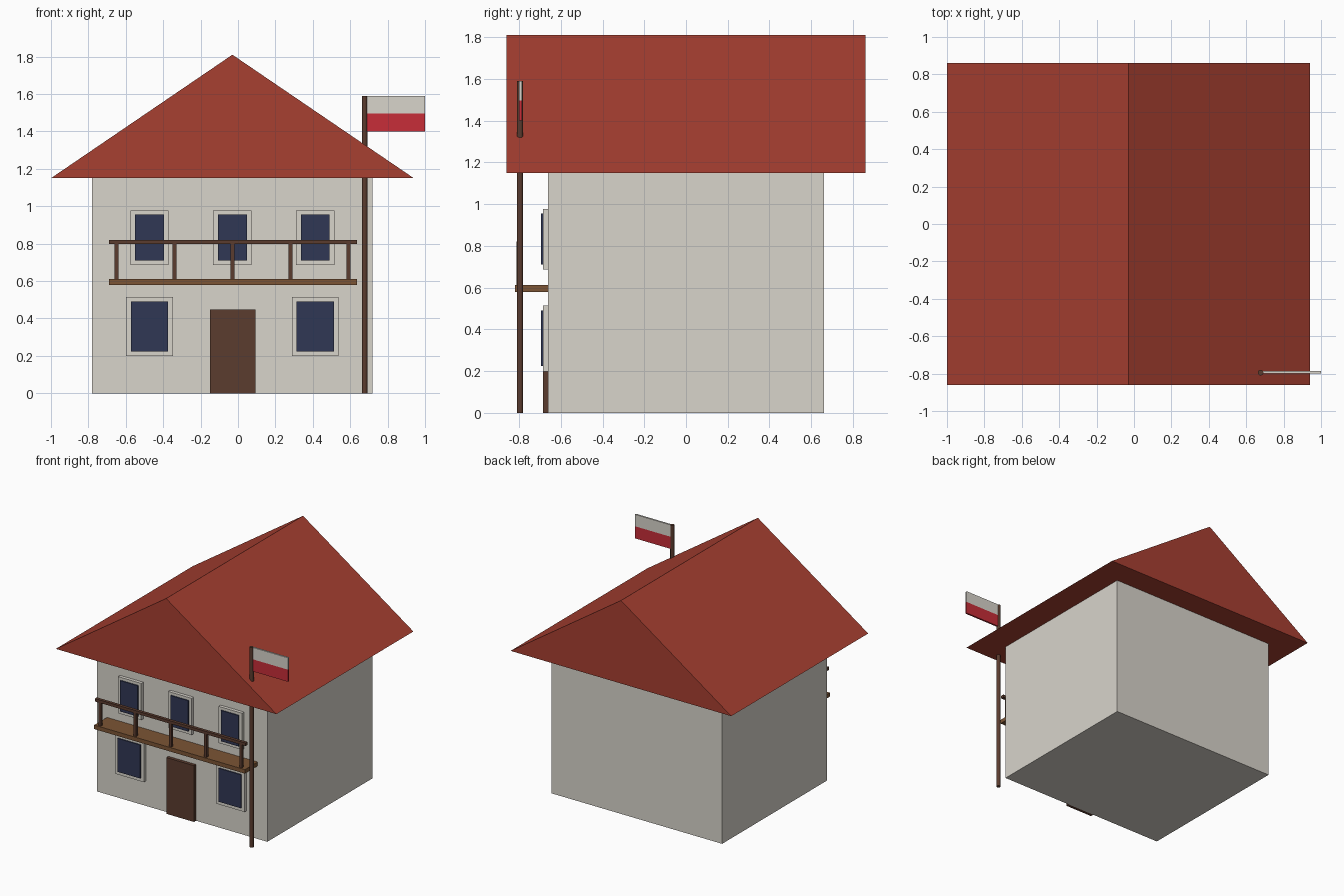
import bpy
import bmesh

if "Cube" in bpy.data.objects:
    bpy.data.objects.remove(bpy.data.objects["Cube"])


def material(name, r, g, b):
    m = bpy.data.materials.new(name)
    m.diffuse_color = (r, g, b, 1)
    m.use_nodes = True
    m.node_tree.nodes["Principled BSDF"].inputs["Base Color"].default_value = m.diffuse_color
    return m


WALL = material("warm white plaster", 0.69, 0.66, 0.60)
ROOF = material("brick red roof", 0.386, 0.050, 0.031)
GLASS = material("dark blue glass", 0.030, 0.039, 0.090)
DARK = material("dark brown wood", 0.105, 0.045, 0.028)
DECK = material("mid brown wood", 0.20, 0.09, 0.035)
RED = material("flag red", 0.57, 0.027, 0.040)


def finish(name, bm, mat):
    bmesh.ops.recalc_face_normals(bm, faces=bm.faces)
    me = bpy.data.meshes.new(name)
    bm.to_mesh(me)
    bm.free()
    me.materials.append(mat)
    ob = bpy.data.objects.new(name, me)
    bpy.context.collection.objects.link(ob)
    return ob


def box(name, x, y, z, mat):
    """Box from (low, high) ranges on each axis."""
    bm = bmesh.new()
    bmesh.ops.create_cube(bm, size=1)
    for v in bm.verts:
        v.co = [r[0] if c < 0 else r[1] for c, r in zip(v.co, (x, y, z))]
    return finish(name, bm, mat)


def around(c, width):
    return (c - width / 2, c + width / 2)


FRONT = -0.66
CX = -0.03

# House body
box("walls", (-0.78, 0.72), (FRONT, 0.66), (0, 1.15), WALL)

# Solid gable roof: triangle extruded front to back
bm = bmesh.new()
tri = bm.faces.new([bm.verts.new(p) for p in
                    ((-1.0, -0.86, 1.15), (0.94, -0.86, 1.15), (CX, -0.86, 1.81))])
ext = bmesh.ops.extrude_face_region(bm, geom=[tri], use_keep_orig=True)
for v in ext["geom"]:
    if isinstance(v, bmesh.types.BMVert):
        v.co.y = 0.86
finish("roof", bm, ROOF)


# Windows: raised frame with a thin pane on it
def window(name, cx, frame_w, frame_z, pane_w, pane_z):
    box(name + "_frame", around(cx, frame_w), (-0.686, FRONT), frame_z, WALL)
    box(name + "_pane", around(cx, pane_w), (-0.695, -0.686), pane_z, GLASS)


for i, cx in enumerate((-0.473, CX, 0.413)):
    window(f"upper_window_{i + 1}", cx, 0.205, (0.686, 0.977), 0.155, (0.71, 0.955))
for i, cx in enumerate((-0.473, 0.413)):
    window(f"lower_window_{i + 1}", cx, 0.25, (0.198, 0.514), 0.20, (0.224, 0.49))

# Door
box("door", (-0.15, 0.093), (-0.686, FRONT), (0, 0.447), DARK)

# Balcony with railing
box("balcony_deck", (-0.69, 0.635), (-0.82, FRONT), (0.58, 0.612), DECK)
box("balcony_rail", (-0.69, 0.635), around(-0.80, 0.025), (0.797, 0.82), DARK)
for i in range(5):
    box(f"balcony_post_{i + 1}", around(-0.65 + 0.31 * i, 0.022),
        around(-0.80, 0.022), (0.612, 0.797), DARK)

# Flagpole
bm = bmesh.new()
bmesh.ops.create_cone(bm, cap_ends=True, segments=12, radius1=0.015, radius2=0.015, depth=1.59)
bmesh.ops.translate(bm, verts=bm.verts, vec=(0.677, -0.795, 0.795))
pole = finish("flagpole", bm, DARK)
for p in pole.data.polygons:
    p.use_smooth = len(p.vertices) == 4
for e in pole.data.edges:
    a, b = (pole.data.vertices[k].co.z for k in e.vertices)
    e.use_edge_sharp = abs(a - b) < 0.01

# Flag: white stripe above red
box("flag_white_stripe", (0.685, 1.0), around(-0.793, 0.014), (1.496, 1.59), WALL)
box("flag_red_stripe", (0.685, 1.0), around(-0.793, 0.014), (1.40, 1.496), RED)
